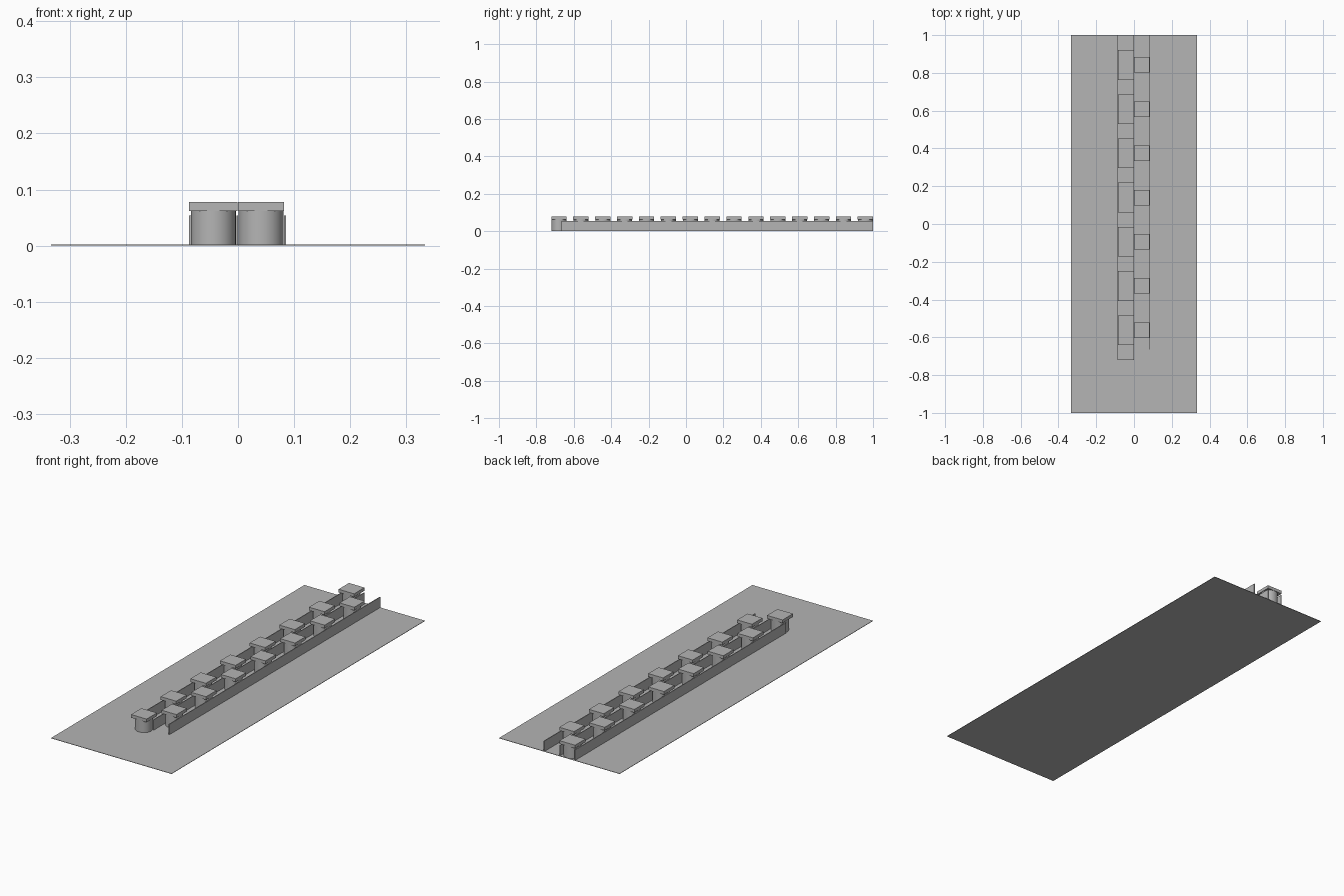
import bpy

if "Cube" in bpy.data.objects:
    bpy.data.objects.remove(bpy.data.objects["Cube"])

# darker grey shared by all parts
grey = bpy.data.materials.new("dark_grey")
grey.diffuse_color = (0.46, 0.46, 0.46, 1)
grey.use_nodes = True
grey.node_tree.nodes["Principled BSDF"].inputs["Base Color"].default_value = grey.diffuse_color


def box(name, x0, x1, y0, y1, z0, z1):
    bpy.ops.mesh.primitive_cube_add(size=1, location=((x0 + x1) / 2, (y0 + y1) / 2, (z0 + z1) / 2))
    ob = bpy.context.object
    ob.name = name
    ob.scale = (x1 - x0, y1 - y0, z1 - z0)
    bpy.ops.object.transform_apply(location=False, rotation=False, scale=True)
    ob.data.materials.append(grey)
    return ob


BASE_TOP, WALL_TOP, PILLAR_TOP, CAP_TOP = 0.002, 0.054, 0.062, 0.078
PITCH = 0.234


def pillar(name, x0, x1, y):
    # round post with a rectangular cap
    bpy.ops.mesh.primitive_cylinder_add(
        vertices=48, radius=0.04, depth=PILLAR_TOP - BASE_TOP,
        location=((x0 + x1) / 2, y, (PILLAR_TOP + BASE_TOP) / 2))
    post = bpy.context.object
    post.name = name + "_post"
    post.data.materials.append(grey)
    bpy.ops.object.shade_smooth_by_angle()
    box(name + "_cap", x0, x1, y - 0.041, y + 0.041, PILLAR_TOP, CAP_TOP)


# thin ground slab
box("base_plate", -0.333, 0.333, -1, 1, 0, BASE_TOP)

# three long thin walls
for name, x0, x1 in (("left_wall", -0.087, -0.083),
                     ("centre_wall", -0.003, 0.0),
                     ("right_wall", 0.082, 0.086)):
    box(name, x0, x1, -0.665, 1, BASE_TOP, WALL_TOP)

# two staggered rows of pillars
for i in range(8):
    pillar(f"left_pillar_{i}", -0.087, -0.001, 0.959 - i * PITCH)
for i in range(7):
    pillar(f"right_pillar_{i}", 0.0, 0.082, 0.959 - (i + 0.5) * PITCH)
